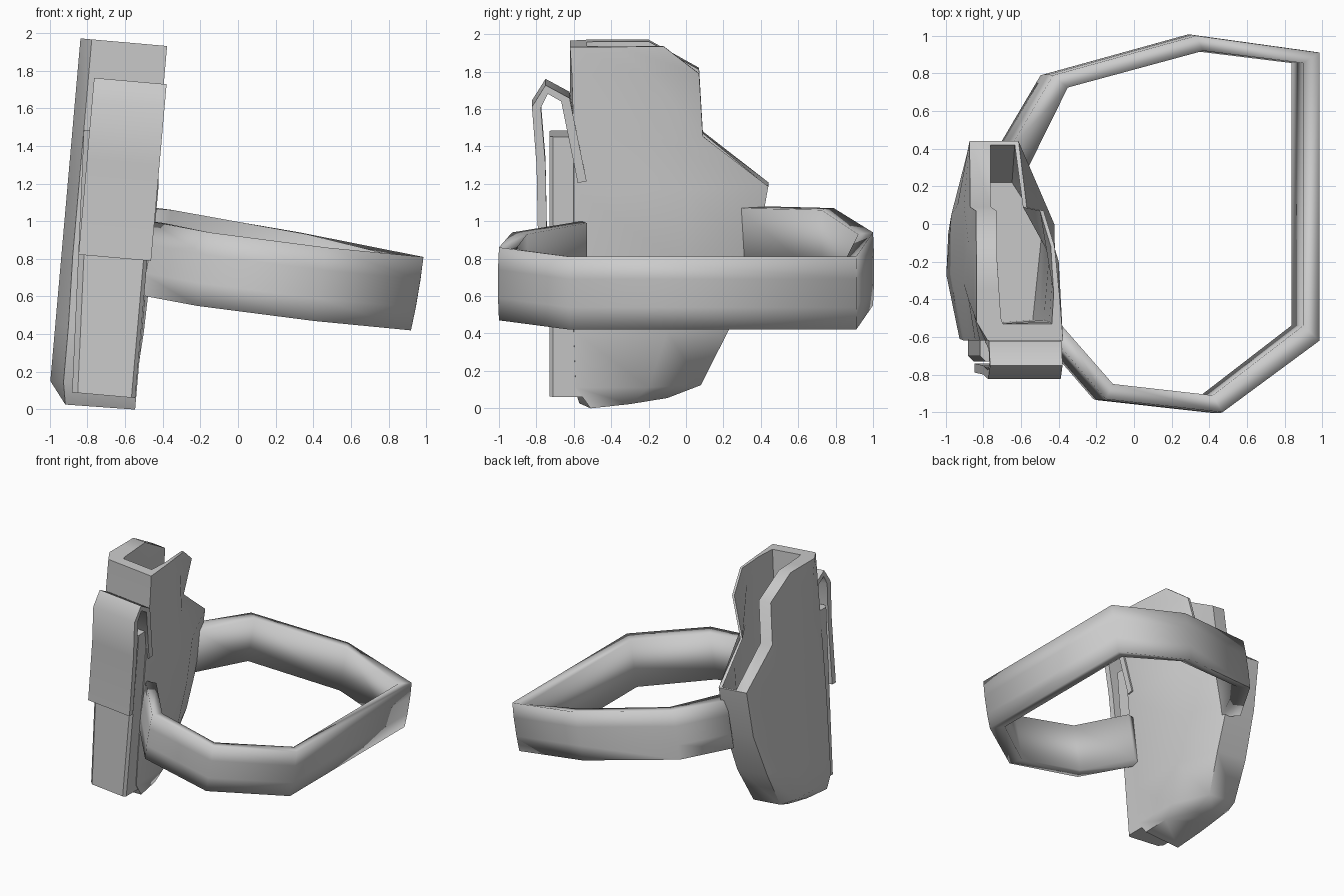
import bpy, bmesh, math
from mathutils import Vector

cube = bpy.data.objects.get("Cube")
if cube:
    bpy.data.objects.remove(cube, do_unlink=True)

grey = bpy.data.materials.new("plain grey")
grey.use_nodes = True
COLOUR = (0.6, 0.6, 0.6, 1)
grey.diffuse_color = COLOUR
grey.node_tree.nodes["Principled BSDF"].inputs["Base Color"].default_value = COLOUR

LEAN = 0.088  # slope of the sideways lean of the holster


def lean(u, y, z):
    """Lean the holster sideways; u is x before leaning."""
    return (u + LEAN * z, y, z - LEAN * (u + 1))


def make(name, verts, faces, angle=50):
    bm = bmesh.new()
    vs = [bm.verts.new(v) for v in verts]
    for f in faces:
        bm.faces.new([vs[i] for i in f])
    bmesh.ops.recalc_face_normals(bm, faces=bm.faces[:])
    mesh = bpy.data.meshes.new(name)
    bm.to_mesh(mesh)
    bm.free()
    obj = bpy.data.objects.new(name, mesh)
    bpy.context.collection.objects.link(obj)
    mesh.materials.append(grey)
    bpy.ops.object.select_all(action='DESELECT')
    obj.select_set(True)
    bpy.context.view_layer.objects.active = obj
    bpy.ops.object.shade_smooth_by_angle(angle=math.radians(angle))
    return obj


def loft(rings):
    """Vertices and faces of a closed tube with capped ends."""
    n, count = len(rings[0]), len(rings)
    verts = [v for ring in rings for v in ring]
    faces = [(r * n + i, r * n + (i + 1) % n, (r + 1) * n + (i + 1) % n, (r + 1) * n + i)
             for r in range(count - 1) for i in range(n)]
    faces += [tuple(range(n))[::-1], tuple((count - 1) * n + i for i in range(n))]
    return verts, faces


# Holster shell: height, then left-back, two left, front-left, front-right, right, right-back
rows = [
    (1.97, (-1.01, -.20), (-1.01, -.35), (-1.01, -.52), (-.95, -.62), (-.55, -.62), (-.57, -.37), (-.595, -.12)),
    (1.82, (-1.00, .07), (-1.01, -.15), (-1.01, -.48), (-.95, -.62), (-.55, -.61), (-.56, -.20), (-.64, .07)),
    (1.48, (-1.00, .09), (-1.01, -.10), (-1.01, -.40), (-.95, -.62), (-.55, -.60), (-.55, -.15), (-.70, .09)),
    (1.21, (-.98, .44), (-1.01, .10), (-1.01, -.32), (-.95, -.62), (-.55, -.60), (-.53, .00), (-.72, .44)),
    (0.82, (-.96, .37), (-1.01, .10), (-1.01, -.28), (-.95, -.62), (-.55, -.60), (-.53, -.03), (-.70, .37)),
    (0.45, (-.96, .23), (-1.01, .05), (-1.01, -.27), (-.94, -.62), (-.55, -.60), (-.54, -.10), (-.68, .23)),
    (0.15, (-.95, .08), (-1.00, -.05), (-1.01, -.27), (-.94, -.61), (-.55, -.59), (-.56, -.20), (-.70, .08)),
    (0.04, (-.89, -.10), (-.91, -.18), (-.93, -.30), (-.92, -.57), (-.55, -.51), (-.57, -.30), (-.71, -.10)),
]
N, RIM = 7, 3  # columns, and the row where the open back ends
verts, faces = [], []
for r, (z, *ring) in enumerate(rows):
    for u, y in ring:
        rise = 0.1 * (y + 0.5) if r == len(rows) - 1 else 0
        verts.append(lean(u, y, z + rise))
for r in range(len(rows) - 1):
    # the back is open above the slanted rim
    for c in range(N if r >= RIM else N - 1):
        d = (c + 1) % N
        faces.append((r * N + c, r * N + N + c, r * N + N + d, r * N + d))
base = N * (len(rows) - 1)
faces.append(tuple(base + i for i in reversed(range(N))))

# Lining of the holster: thick on the left and front, thin on the right, with a floor
inset = [(.11, 0), (.12, 0), (.13, .02), (.08, .09), (-.06, .09), (-.03, 0), (-.02, 0)]
inner = len(verts)
for r in range(RIM + 2):
    z, *ring = rows[r]
    for (u, y), (du, dy) in zip(ring, inset):
        if r >= RIM and y > .2:
            dy -= .02 if r == RIM else .15
        verts.append(lean(u + du, y + dy, z))
for r in range(RIM + 1):
    for c in range(N if r == RIM else N - 1):
        a, d = inner + r * N, (c + 1) % N
        faces.append((a + c, a + d, a + N + d, a + N + c))
faces.append(tuple(inner + (RIM + 1) * N + i for i in range(N)))
# rim joining the shell and the lining
border = ([r * N for r in range(RIM, 0, -1)] + list(range(N))
          + [r * N + N - 1 for r in range(1, RIM + 1)])
for a, b in zip(border, border[1:] + border[:1]):
    faces.append((a, b, inner + b, inner + a))
make("holster_shell", verts, faces, 60)

# Long plate along the front of the holster
plate = []
for z, left, right, back in ((.10, -.89, -.555, -.54), (.8, -.92, -.555, -.57), (1.49, -.95, -.56, -.58)):
    plate.append([lean(left, back, z), lean(left, -.70, z), lean(left + .03, -.73, z),
                  lean(right - .02, -.73, z), lean(right, -.71, z), lean(right, back, z)])
make("front_plate", *loft(plate), 40)

# Folded flap hooked over the plate
path = [(-.765, .83), (-.775, 1.34), (-.80, 1.65), (-.745, 1.745), (-.645, 1.69), (-.555, 1.25)]
pts = [Vector(p) for p in path]
flap = []
for i, p in enumerate(pts):
    along = (pts[min(i + 1, len(pts) - 1)] - pts[max(i - 1, 0)]).normalized()
    side = Vector((-along.y, along.x)) * 0.024
    flap.append([lean(u, q.x, q.y) for q, u in
                 ((p + side, -.92), (p + side, -.535), (p - side, -.535), (p - side, -.92))])
make("folded_flap", *loft(flap), 50)

# Strap loop: outer corner, inner corner, height of the top edge
strap_path = [
    ((-.47, -.56), (-.39, -.53), 1.00),
    ((-.15, -.93), (-.11, -.85), .94),
    ((.47, -1.0), (.42, -.91), .86),
    ((.985, -.62), (.90, -.54), .81),
    ((.985, .91), (.90, .855), .81),
    ((.33, 1.0), (.37, .92), .94),
    ((-.43, .79), (-.35, .725), 1.07),
    ((-.66, .40), (-.57, .28), 1.08),
]
strap = []
for outer, inner_pt, top in strap_path:
    o, n = Vector(outer), Vector(inner_pt)
    out = (o - n).normalized()
    ring = []
    for p, drop, push in ((o, 0, 0), (o, .12, .006), (o, .27, .006), (o, .39, 0),
                          (n, .38, 0), (n, .01, 0)):
        q = p + out * push
        ring.append((q.x - 0.17 * drop, q.y, top - drop))
    strap.append(ring)
make("strap_loop", *loft(strap), 100)
